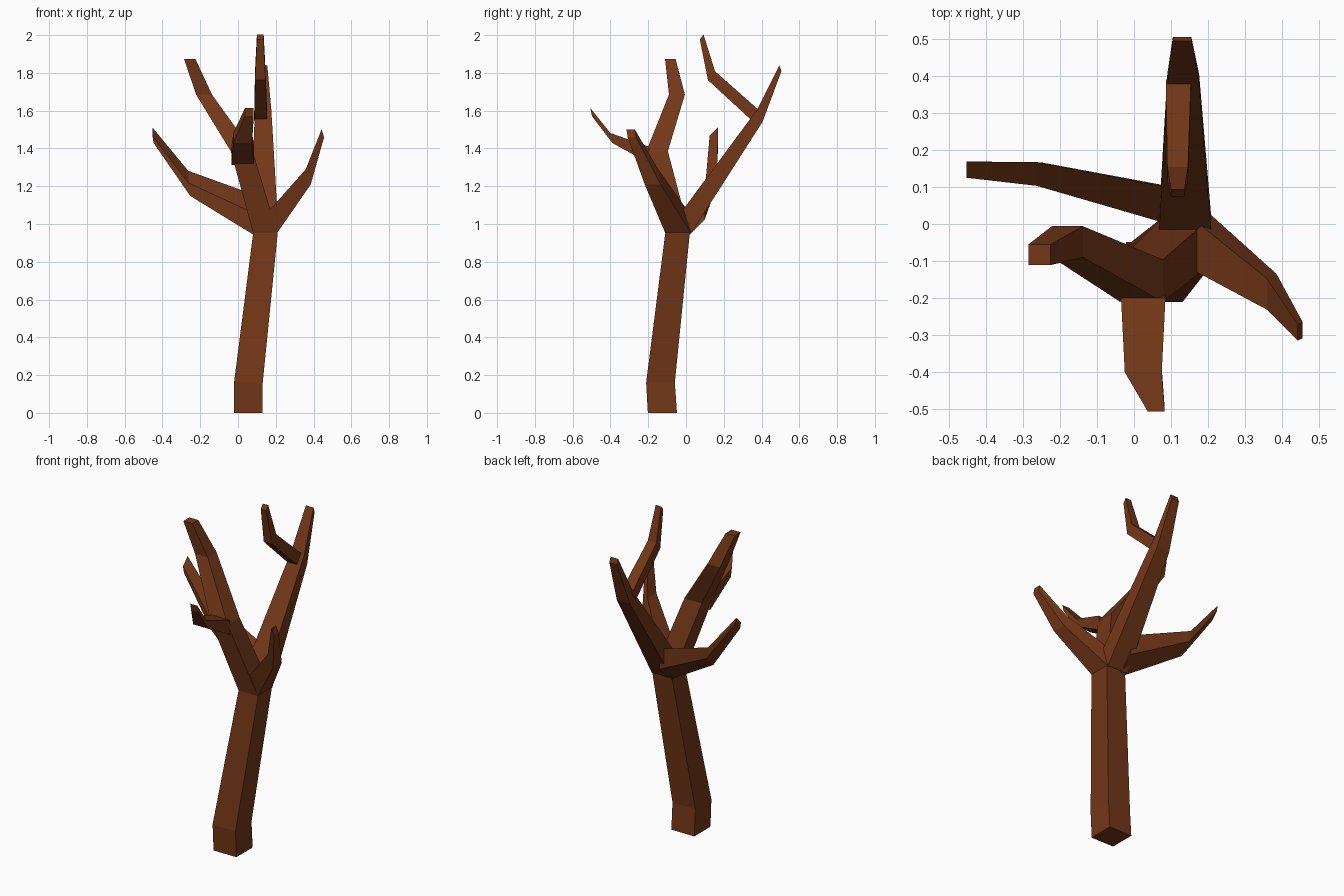
import bpy, bmesh
from mathutils import Vector

bark = bpy.data.materials.new("bark")
bark.diffuse_color = (0.17, 0.038, 0.009, 1)


def limb(name, u, v, stations):
    """Loft a four-sided limb through stations of (centre, half size u, half size v)."""
    u, v = Vector(u).normalized(), Vector(v).normalized()
    bm = bmesh.new()
    rings = []
    for c, hu, hv in stations:
        rings.append([bm.verts.new(Vector(c) + u * hu * a + v * hv * b)
                      for a, b in ((-1, -1), (1, -1), (1, 1), (-1, 1))])
    for r, s in zip(rings, rings[1:]):
        for i in range(4):
            j = (i + 1) % 4
            bm.faces.new((r[i], r[j], s[j], s[i]))
    bm.faces.new(rings[0][::-1])
    bm.faces.new(rings[-1])
    bmesh.ops.recalc_face_normals(bm, faces=bm.faces[:])
    mesh = bpy.data.meshes.new(name)
    bm.to_mesh(mesh)
    bm.free()
    mesh.materials.append(bark)
    obj = bpy.data.objects.new(name, mesh)
    bpy.context.collection.objects.link(obj)
    return obj


X, Y = (1, 0, 0), (0, 1, 0)

# Leaning trunk, tapering into the fork
limb("trunk", X, Y, [((.055, -.125, 0), .076, .077),
                     ((.055, -.135, .16), .076, .076),
                     ((.145, -.045, .95), .065, .065),
                     ((.155, -.03, 1.06), .04, .04)])

# Tall back branch and the twig growing from its upper side
limb("back_branch", X, (0, -.35, .94), [((.138, .005, 1.012), .07, .065),
                                        ((.133, .392, 1.575), .043, .037),
                                        ((.13, .5, 1.825), .025, .016)])
limb("back_twig", X, (0, .6, .75), [((.12, .37, 1.573), .034, .033),
                                    ((.118, .135, 1.785), .028, .03),
                                    ((.118, .083, 1.99), .018, .016)])

# Left branch
limb("left_branch", (0, .7, .7), (-.15, 0, 1), [((.1, .05, 1.04), .07, .065),
                                                ((-.258, .135, 1.215), .045, .035),
                                                ((-.45, .147, 1.47), .031, .019)])

# Right branch
limb("right_branch", Y, (-.3, -.15, .94), [((.185, -.05, 1.01), .068, .065),
                                           ((.372, -.183, 1.25), .042, .043),
                                           ((.449, -.29, 1.48), .022, .022)])

# Front branch, bending left and up, and the twig on its front side
limb("front_branch", X, Y, [((.145, -.045, .95), .064, .064),
                            ((.02, -.153, 1.385), .058, .057),
                            ((-.18, -.048, 1.685), .042, .042),
                            ((-.255, -.083, 1.873), .03, .028)])
limb("front_twig", X, (0, -.2, .98), [((.025, -.19, 1.362), .06, .05),
                                      ((.025, -.395, 1.455), .05, .027),
                                      ((.06, -.502, 1.592), .023, .022)])
